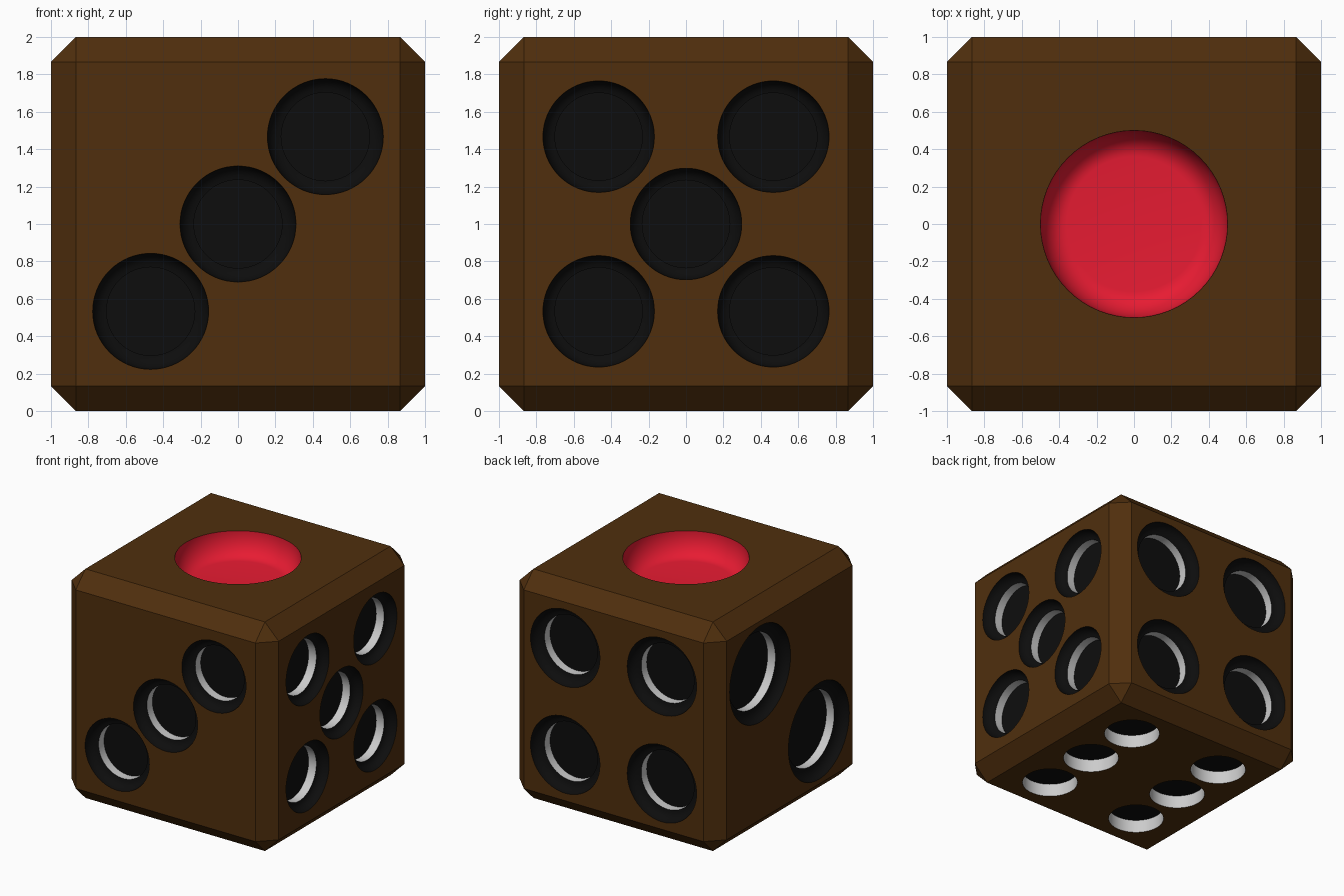
import bpy, bmesh, math
from mathutils import Vector, Matrix

if "Cube" in bpy.data.objects:
    bpy.data.objects.remove(bpy.data.objects["Cube"])


def material(name, rgb):
    m = bpy.data.materials.new(name)
    m.diffuse_color = (*rgb, 1)
    m.use_nodes = True
    m.node_tree.nodes["Principled BSDF"].inputs["Base Color"].default_value = m.diffuse_color
    return m


BROWN, BLACK, GREY, RED = range(4)
mats = [material("brown", (0.08, 0.028, 0.004)), material("black", (0.004, 0.004, 0.004)),
        material("plain_grey", (0.8, 0.8, 0.8)), material("red", (0.8, 0.011, 0.032))]


def make_object(name, bm):
    bmesh.ops.recalc_face_normals(bm, faces=bm.faces)
    mesh = bpy.data.meshes.new(name)
    bm.to_mesh(mesh)
    bm.free()
    for m in mats:
        mesh.materials.append(m)
    ob = bpy.data.objects.new(name, mesh)
    bpy.context.collection.objects.link(ob)
    return ob


def revolve(bm, profile, colors, floor_color, frame, seg=64):
    """Closed cutter turned about the face normal; one colour per profile span."""
    rings = []
    for r, h in profile:
        rings.append([bm.verts.new(frame @ Vector((r * math.cos(2 * math.pi * i / seg),
                                                   r * math.sin(2 * math.pi * i / seg), h)))
                      for i in range(seg)])
    for a, b, c in zip(rings, rings[1:], colors):
        for i in range(seg):
            j = (i + 1) % seg
            bm.faces.new((a[i], a[j], b[j], b[i])).material_index = c
    for ring in (rings[0], rings[-1]):
        bm.faces.new(ring).material_index = floor_color


def bowl(r_out, r_in, depth, steps):
    """Rounded wall from the rim down to the inner radius."""
    pts = [(r_out, 0.02), (r_out, -0.002)]
    for k in range(1, steps + 1):
        t = math.pi / 2 * k / steps
        pts.append((r_in + (r_out - r_in) * math.cos(t), -depth * math.sin(t)))
    return pts


# body: cube with chamfered edges
bm = bmesh.new()
bmesh.ops.create_cube(bm, size=2, matrix=Matrix.Translation((0, 0, 1)))
bmesh.ops.bevel(bm, geom=bm.edges[:], offset=0.133, offset_type='OFFSET',
                segments=1, affect='EDGES')
die = make_object("die_body", bm)

# pips: (outward normal, centres on the face, outer radius, inner radius)
A, L = 0.467, 0.405
corners = [(-A, -A), (-A, A), (A, -A), (A, A)]
faces = [
    ((0, -1, 0), [(-A, -A), (0, 0), (A, A)], 0.31, 0.236),
    ((1, 0, 0), corners + [(0, 0)], 0.298, 0.234),
    ((0, 1, 0), corners, 0.335, 0.255),
    ((-1, 0, 0), [(L, L), (-L, -L)], 0.42, 0.325),
    ((0, 0, -1), [(x, y) for x in (-A, A) for y in (-0.53, 0, 0.53)], 0.228, 0.228),
]
cut = bmesh.new()
for n, centres, r_out, r_in in faces:
    n = Vector(n)
    # face axes: u along x (or y on the side faces), v along z (or y underneath)
    u = Vector((0, 1, 0)) if n.x else Vector((1, 0, 0))
    v = Vector((0, 1, 0)) if n.z else Vector((0, 0, 1))
    rot = n.to_track_quat('Z', 'Y').to_matrix().to_4x4()
    for a, b in centres:
        frame = Matrix.Translation(Vector((0, 0, 1)) + n + u * a + v * b) @ rot
        if r_in < r_out:
            prof = bowl(r_out, r_in, 0.08, 5)
            colors = [BLACK] * (len(prof) - 1) + [GREY]
            prof.append((r_in, -0.155))
        else:
            prof, colors = [(r_out, 0.02), (r_out, -0.115)], [GREY]
        revolve(cut, prof, colors, BLACK, frame)

# large red bowl on top
prof = bowl(0.5, 0.36, 0.2, 10)
revolve(cut, prof, [RED] * (len(prof) - 1), RED, Matrix.Translation((0, 0, 2)))
cutter = make_object("pip_cutter", cut)
cutter.hide_render = True

# carve the pips
mod = die.modifiers.new("pips", 'BOOLEAN')
mod.operation = 'DIFFERENCE'
mod.object = cutter
mod.solver = 'EXACT'
mod.material_mode = 'INDEX'
bpy.context.view_layer.objects.active = die
cutter.select_set(False)
die.select_set(True)
bpy.ops.object.modifier_apply(modifier=mod.name)
bpy.data.objects.remove(cutter)
bpy.ops.object.shade_smooth_by_angle(angle=math.radians(30))
